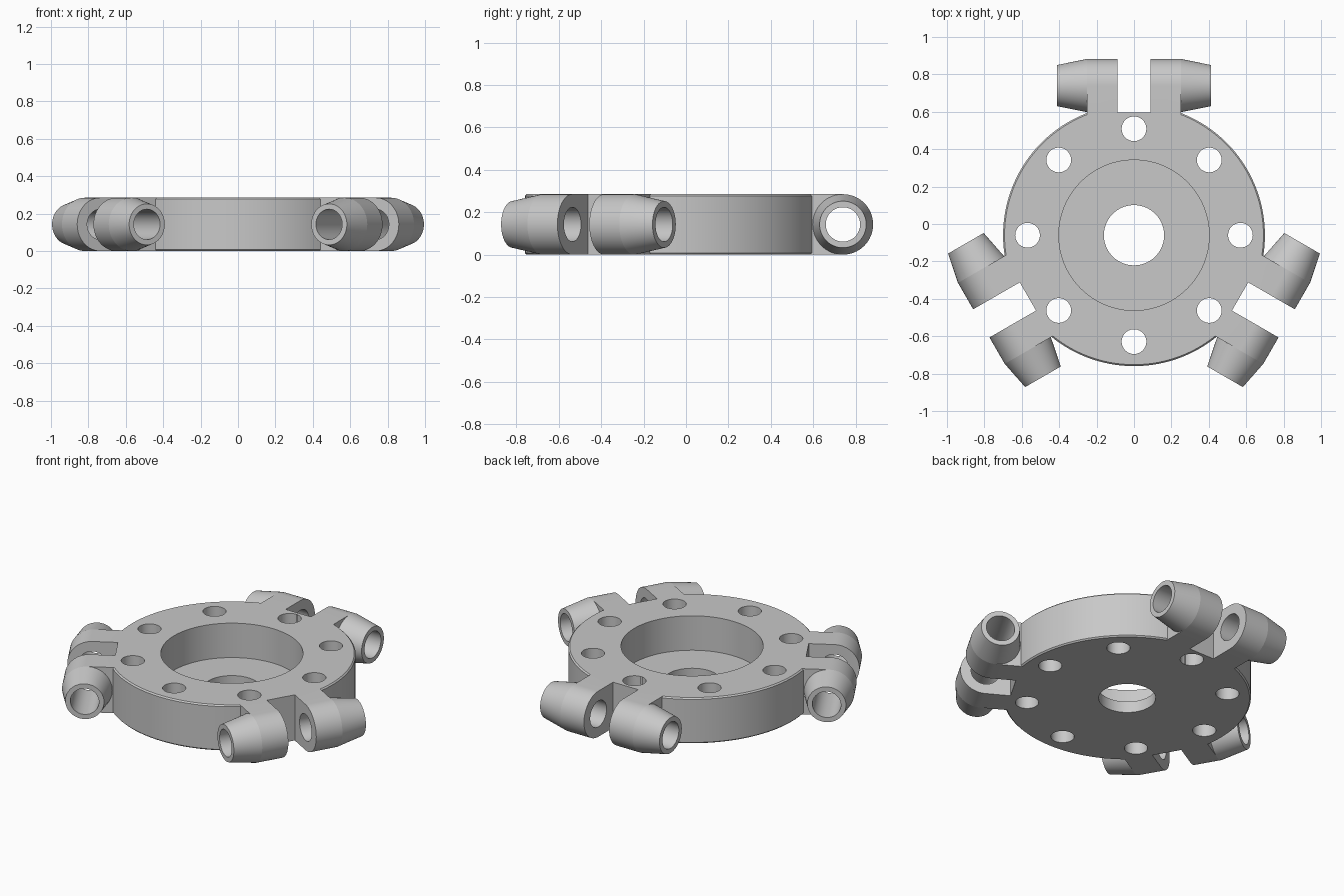
import bpy, bmesh, math
from mathutils import Matrix, Vector

if "Cube" in bpy.data.objects:
    bpy.data.objects.remove(bpy.data.objects["Cube"])

H = 0.285            # overall height
CY = -0.06           # disc centre in y
LY = 0.80            # lug axis distance from disc centre
LR = H / 2           # lug radius
N = 64

grey = bpy.data.materials.new("plain grey")
grey.diffuse_color = (0.58, 0.58, 0.58, 1)
grey.use_nodes = True
grey.node_tree.nodes["Principled BSDF"].inputs["Base Color"].default_value = grey.diffuse_color


def to_object(name, bm):
    bmesh.ops.recalc_face_normals(bm, faces=bm.faces[:])
    me = bpy.data.meshes.new(name)
    bm.to_mesh(me)
    bm.free()
    me.materials.append(grey)
    ob = bpy.data.objects.new(name, me)
    bpy.context.collection.objects.link(ob)
    return ob


def ring_body(name, profile, n):
    bm = bmesh.new()
    rings = [[bm.verts.new((r * math.cos(2 * math.pi * i / n),
                            r * math.sin(2 * math.pi * i / n), z)) for r, z in profile]
             for i in range(n)]
    k = len(profile)
    for i in range(n):
        a, b = rings[i], rings[(i + 1) % n]
        for j in range(k):
            bm.faces.new((a[j], b[j], b[(j + 1) % k], a[(j + 1) % k]))
    return to_object(name, bm)


def lug(name, side, rot):
    # D-shaped block that carries on outward as a tapered round nose
    bm = bmesh.new()

    def circle(x, r):
        return [bm.verts.new((side * x, LY + r * math.sin(t), LR - r * math.cos(t)))
                for t in (2 * math.pi * i / N for i in range(N))]

    def snap(verts):   # keep top and bottom level with the disc faces
        verts[0].co.z, verts[N // 2].co.z = 0, H

    x0, x1, x2 = 0.05, 0.25, 0.412
    a = circle(x0, LR)
    mid = circle(x1, LR)
    end = circle(x2, 0.11)
    snap(a)
    snap(mid)
    for v in a[N // 2 + 1:]:
        bm.verts.remove(v)
    root = [[bm.verts.new((side * x, 0.60, z)) for z in (H, 0)] for x in (x0, x1)]
    d0 = a[:N // 2 + 1] + root[0]
    d1 = mid[:N // 2 + 1] + root[1]
    for i in range(len(d0)):
        j = (i + 1) % len(d0)
        bm.faces.new((d0[i], d0[j], d1[j], d1[i]))
    for i in range(N):
        j = (i + 1) % N
        bm.faces.new((mid[i], mid[j], end[j], end[i]))
    bm.faces.new(d0)
    bm.faces.new(end)
    bm.faces.new(mid[N // 2:] + [mid[0], root[1][1], root[1][0]])
    bm.transform(rot)
    return to_object(name, bm)


def cylinder(name, r, depth, mat):
    bm = bmesh.new()
    bmesh.ops.create_cone(bm, cap_ends=True, segments=N, radius1=r, radius2=r,
                          depth=depth, matrix=mat)
    return to_object(name, bm)


def box(name, lo, hi, rot):
    bm = bmesh.new()
    lo, hi = Vector(lo), Vector(hi)
    bmesh.ops.create_cube(bm, size=1, matrix=rot @ Matrix.Translation((lo + hi) / 2)
                          @ Matrix.Diagonal((*(hi - lo), 1)))
    return to_object(name, bm)


def combine(target, other, op):
    m = target.modifiers.new("join", 'BOOLEAN')
    m.operation, m.object, m.solver = op, other, 'EXACT'
    bpy.context.view_layer.objects.active = target
    bpy.ops.object.modifier_apply(modifier=m.name)
    bpy.data.objects.remove(other, do_unlink=True)


# Disc with centre hole, round recess and small edge chamfers
c = 0.008
hub = ring_body("hub_disc", [(0.161, 0), (0.70 - c, 0), (0.70, c), (0.70, H - c),
                             (0.70 - c, H), (0.402, H), (0.402, 0.07), (0.161, 0.07)], 128)

# Three pairs of hinge lugs, then the slots and bores through them
turns = [Matrix.Rotation(math.radians(120 * k), 4, 'Z') for k in range(3)]
for rot in turns:
    for side in (-1, 1):
        combine(hub, lug("hinge_lug", side, rot), 'UNION')
for rot in turns:
    combine(hub, box("slot_cutter", (-0.087, 0.655, -0.1), (0.087, 1.1, 0.5), rot), 'DIFFERENCE')
    bore = rot @ Matrix.Translation((0, LY, LR)) @ Matrix.Rotation(math.pi / 2, 4, 'Y')
    combine(hub, cylinder("bore_cutter", 0.081, 1.2, bore), 'DIFFERENCE')

# Eight bolt holes
for k in range(8):
    t = k * math.pi / 4
    at = Matrix.Translation((0.569 * math.cos(t), 0.569 * math.sin(t), LR))
    combine(hub, cylinder("bolt_cutter", 0.066, 1.0, at), 'DIFFERENCE')

hub.location.y = CY
bpy.ops.object.select_all(action='DESELECT')
hub.select_set(True)
bpy.context.view_layer.objects.active = hub
bpy.ops.object.shade_smooth_by_angle(angle=math.radians(9))
